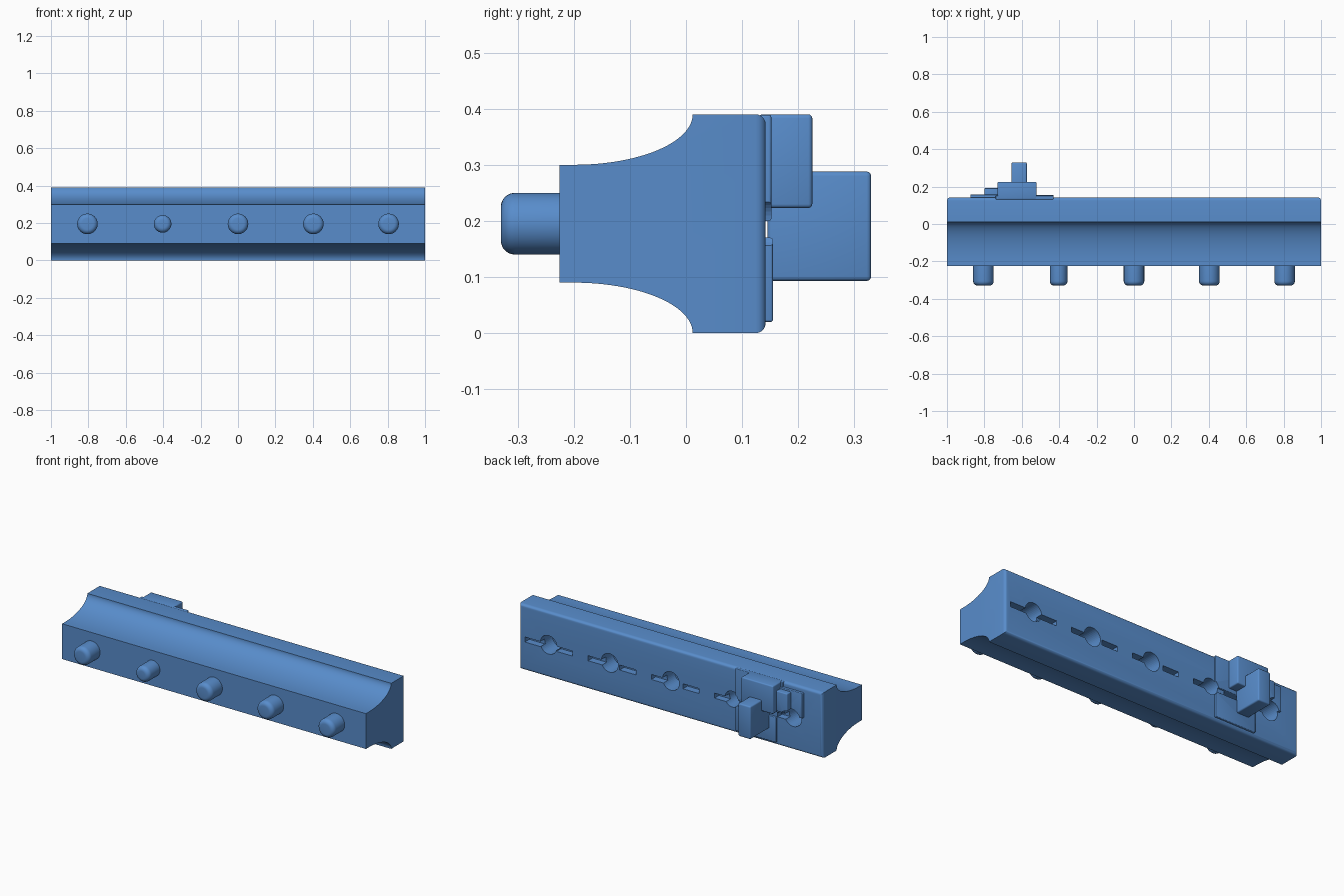
import bpy, bmesh, math

if "Cube" in bpy.data.objects:
    bpy.data.objects.remove(bpy.data.objects["Cube"])

blue = bpy.data.materials.new("blue plastic")
blue.diffuse_color = (0.098, 0.265, 0.60, 1)
blue.use_nodes = True
blue.node_tree.nodes["Principled BSDF"].inputs["Base Color"].default_value = blue.diffuse_color
Z = 0.195                      # height of the peg and socket axis
PEGS = [-0.805, -0.403, 0.0, 0.403, 0.805]


def radius(x):
    return 0.047 if abs(x + 0.403) < 0.01 else 0.055


def finish(bm, name):
    bmesh.ops.recalc_face_normals(bm, faces=bm.faces)
    me = bpy.data.meshes.new(name)
    bm.to_mesh(me)
    bm.free()
    me.materials.append(blue)
    ob = bpy.data.objects.new(name, me)
    bpy.context.collection.objects.link(ob)
    return ob


def smooth(ob):
    bpy.ops.object.select_all(action='DESELECT')
    ob.select_set(True)
    bpy.context.view_layer.objects.active = ob
    bpy.ops.object.shade_smooth_by_angle(angle=math.radians(35))


def add_box(bm, x0, x1, y0, y1, z0, z1):
    vs = bmesh.ops.create_cube(bm, size=1)['verts']
    for v in vs:
        v.co = ((x0 + x1) / 2 + v.co.x * (x1 - x0),
                (y0 + y1) / 2 + v.co.y * (y1 - y0),
                (z0 + z1) / 2 + v.co.z * (z1 - z0))


def box(name, dims, bevel):
    bm = bmesh.new()
    add_box(bm, *dims)
    bmesh.ops.bevel(bm, geom=bm.edges[:], offset=bevel, segments=3,
                    profile=0.5, affect='EDGES')
    return finish(bm, name)


def add_rod(bm, x, y0, y1, r, round_r=0.0):
    # Revolved rod along y, rounded at the y0 end
    prof = [(0.0, y0)]
    if round_r:
        for i in range(7):
            a = math.pi / 2 * i / 6
            prof.append((r - round_r + round_r * math.sin(a),
                         y0 + round_r - round_r * math.cos(a)))
    else:
        prof.append((r, y0))
    prof += [(r, y1), (0.0, y1)]
    n, rings = 40, []
    for pr, y in prof:
        count = n if pr > 0 else 1
        rings.append([bm.verts.new((x + pr * math.cos(2 * math.pi * k / n), y,
                                    Z + pr * math.sin(2 * math.pi * k / n)))
                      for k in range(count)])
    for a, b in zip(rings, rings[1:]):
        for k in range(n):
            quad = [a[k % len(a)], a[(k + 1) % len(a)],
                    b[(k + 1) % len(b)], b[k % len(b)]]
            bm.faces.new(list(dict.fromkeys(quad)))


def cut(ob, cutter):
    m = ob.modifiers.new("cut", 'BOOLEAN')
    m.operation, m.solver, m.object = 'DIFFERENCE', 'EXACT', cutter


# Body: side profile with concave flanks, extruded along x
upper = [(-0.225, 0.30)]
for i in range(25):
    a = math.pi / 2 * i / 24
    upper.append((-0.2 + 0.212 * math.sin(a), 0.39 - 0.09 * math.cos(a)))
upper.append((0.142, 0.39))
profile = upper + [(y, 0.39 - z) for y, z in reversed(upper)]
bm = bmesh.new()
face = bm.faces.new([bm.verts.new((-1, y, z)) for y, z in profile])
ext = bmesh.ops.extrude_face_region(bm, geom=[face])
bmesh.ops.translate(bm, vec=(2, 0, 0),
                    verts=[g for g in ext['geom'] if isinstance(g, bmesh.types.BMVert)])
bmesh.ops.recalc_face_normals(bm, faces=bm.faces)
back_edges = [e for e in bm.edges if all(v.co.y > 0.14 for v in e.verts)]
bmesh.ops.bevel(bm, geom=back_edges, offset=0.018, segments=5,
                profile=0.5, affect='EDGES')
body = finish(bm, "body")

# Front pegs
for x in PEGS:
    bm = bmesh.new()
    add_rod(bm, x, -0.33, -0.22, radius(x), 0.025)
    smooth(finish(bm, "front_peg"))

# Cutters for the round sockets and the row of slots in the back
bm = bmesh.new()
for x in PEGS:
    add_rod(bm, x, 0.03, 0.30, radius(x))
sockets = finish(bm, "socket_cutter")
bm = bmesh.new()
for i in range(9):
    c = 0.908 - 0.208 * i
    add_box(bm, c - 0.053, c + 0.053, 0.10, 0.20, 0.17, 0.20)
slots = finish(bm, "slot_cutter")
for c in (sockets, slots):
    c.hide_render = True
    c.hide_viewport = True
    c.display_type = 'WIRE'
    cut(body, c)
smooth(body)

# Bracket mounted on the back: plates, block and projecting hook
parts = {
    "bracket_lower_plate": ((-0.70, -0.43, 0.13, 0.155, 0.02, 0.17), 0.004),
    "bracket_upper_plate": ((-0.74, -0.43, 0.13, 0.152, 0.20, 0.389), 0.004),
    "bracket_side_plate": ((-0.875, -0.72, 0.13, 0.157, 0.21, 0.36), 0.004),
    "bracket_side_step": ((-0.80, -0.72, 0.13, 0.192, 0.23, 0.35), 0.005),
    "bracket_block": ((-0.73, -0.52, 0.13, 0.225, 0.223, 0.39), 0.007),
    "bracket_hook": ((-0.655, -0.573, 0.145, 0.33, 0.093, 0.288), 0.008),
}
for name, (dims, bevel) in parts.items():
    ob = box(name, dims, bevel)
    if "plate" in name or "step" in name:
        cut(ob, sockets)
    smooth(ob)
